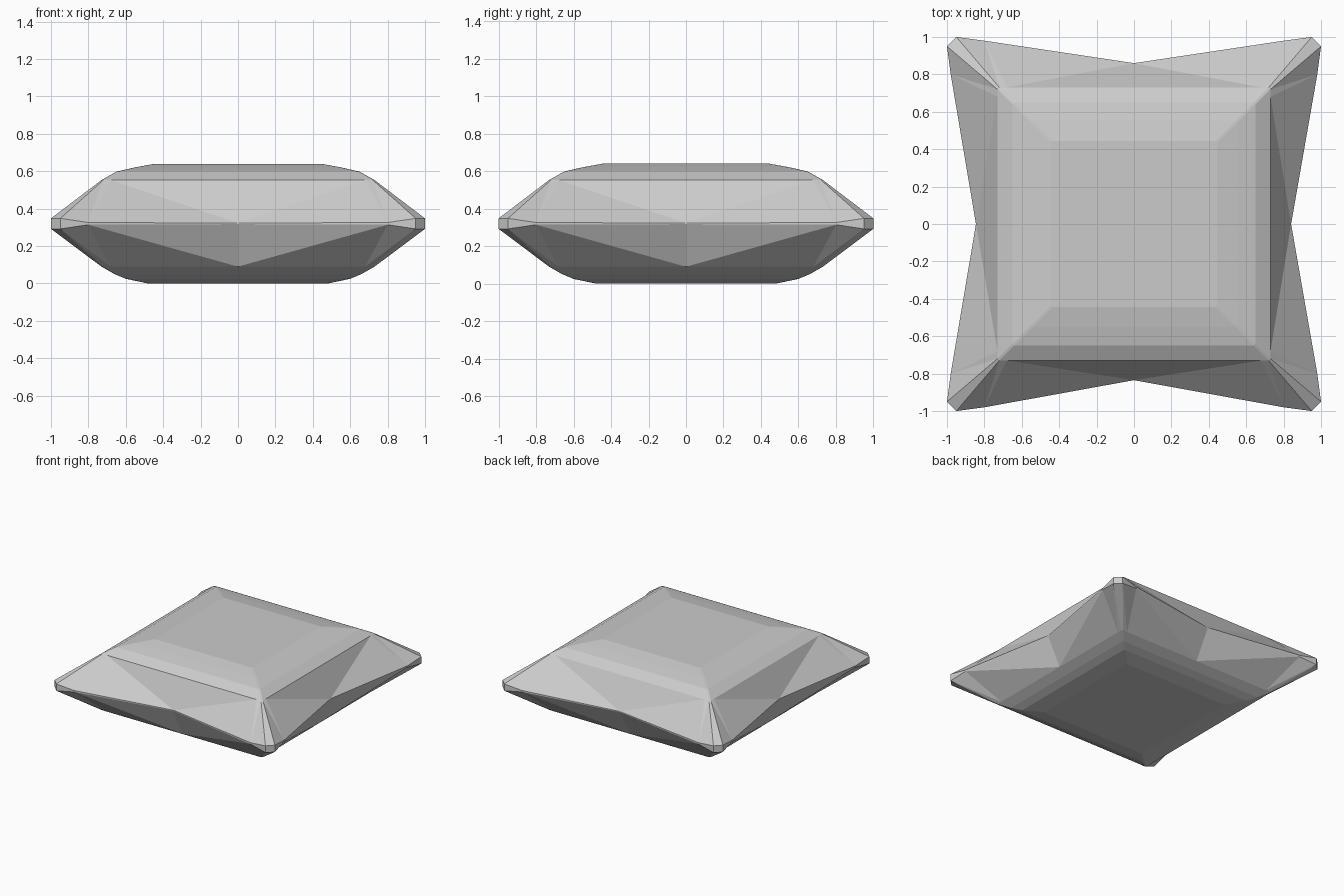
import bpy, bmesh
from mathutils import Matrix, Vector
from math import pi

if "Cube" in bpy.data.objects:
    bpy.data.objects.remove(bpy.data.objects["Cube"], do_unlink=True)

fabric = bpy.data.materials.new("grey fabric")
fabric.use_nodes = True
GREY = (0.6, 0.6, 0.6, 1)
fabric.diffuse_color = GREY
fabric.node_tree.nodes["Principled BSDF"].inputs["Base Color"].default_value = GREY

MID = 0.32                            # seam height
PINCH = (0.835, 0.84, 0.86, 0.845)    # seam pinch: front, right, back, left


def ring(bm, side_points):
    """Four rotated copies of one side, each a run from its left to its right end."""
    verts = []
    for i in range(4):
        turn = Matrix.Rotation(i * pi / 2, 3, 'Z')
        verts += [bm.verts.new(turn @ Vector(p)) for p in side_points(i)]
    return verts


def panel_ring(bm, corner, z):
    """Near-square outline of the stuffed panel."""
    a, s = corner - 0.01, corner - 0.05
    return ring(bm, lambda i: [(x, -corner, z) for x in (-a, -s, 0, s, a)])


def seam_ring(bm, sign):
    """Seam outline, pinched mid-side and blunt at the corners."""
    tip, edge, centre = (MID + sign * h for h in (0.028, 0.006, 0.003))
    return ring(bm, lambda i: [(-0.95, -1, tip), (-0.8, -0.98, edge),
                               (0, -PINCH[i], centre),
                               (0.8, -0.98, edge), (0.95, -1, tip)])


def bridge(bm, a, b):
    """Join two rings, with the diagonals fanning out from each mid-side."""
    n = len(a)
    for i in range(n):
        j = (i + 1) % n
        if i % 5 in (2, 3):
            bm.faces.new((a[i], a[j], b[j]))
            bm.faces.new((a[i], b[j], b[i]))
        else:
            bm.faces.new((a[i], a[j], b[i]))
            bm.faces.new((a[j], b[j], b[i]))


# Cushion: bottom panel, seam, top panel
bm = bmesh.new()
bottom = [(0.48, 0.0), (0.60, 0.025), (0.66, 0.05), (0.73, 0.09)]
top = [(0.73, 0.553), (0.65, 0.598), (0.55, 0.621), (0.445, 0.64)]
rings = [panel_ring(bm, c, z) for c, z in bottom]
rings += [seam_ring(bm, -1), seam_ring(bm, 1)]
rings += [panel_ring(bm, c, z) for c, z in top]
for lower, upper in zip(rings, rings[1:]):
    bridge(bm, lower, upper)
bm.faces.new(rings[0][::-1])
bm.faces.new(rings[-1])
bmesh.ops.recalc_face_normals(bm, faces=bm.faces[:])

mesh = bpy.data.meshes.new("cushion")
bm.to_mesh(mesh)
bm.free()
mesh.materials.append(fabric)
cushion = bpy.data.objects.new("cushion", mesh)
bpy.context.collection.objects.link(cushion)
